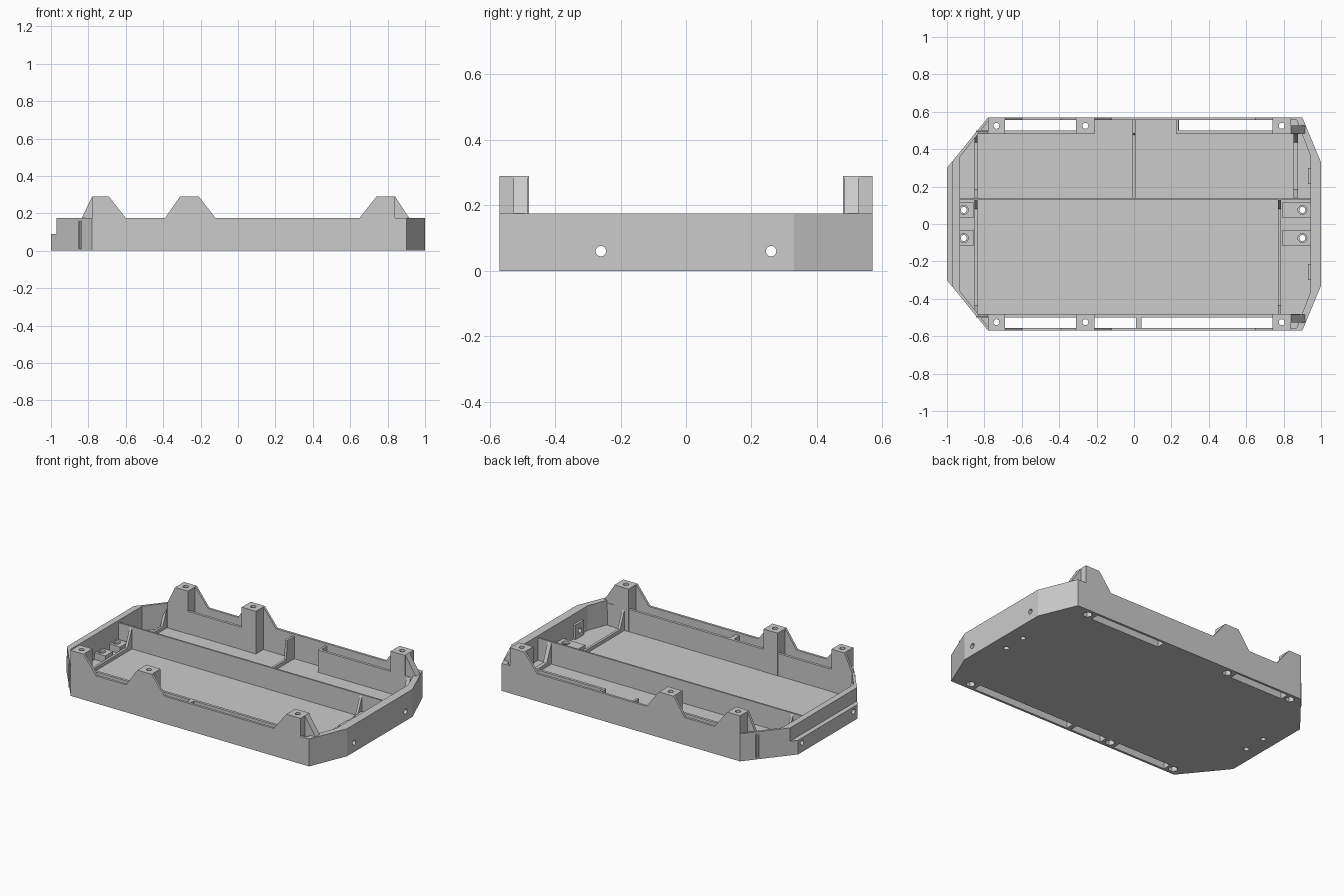
import bpy, bmesh, math

if "Cube" in bpy.data.objects:
    bpy.data.objects.remove(bpy.data.objects["Cube"])

H, TOP, FLOOR, INNER = 0.175, 0.29, 0.018, 0.16


def prism(name, pts, lo, hi, axis='z'):
    """Extrude a 2D profile along an axis: z uses (x,y), y uses (x,z), x uses (y,z)."""
    place = {'z': lambda a, b, t: (a, b, t), 'y': lambda a, b, t: (a, t, b),
             'x': lambda a, b, t: (t, a, b)}[axis]
    bm = bmesh.new()
    low = [bm.verts.new(place(a, b, lo)) for a, b in pts]
    high = [bm.verts.new(place(a, b, hi)) for a, b in pts]
    bm.faces.new(low)
    bm.faces.new(high)
    n = len(pts)
    for i in range(n):
        j = (i + 1) % n
        bm.faces.new((low[i], low[j], high[j], high[i]))
    bmesh.ops.recalc_face_normals(bm, faces=bm.faces)
    me = bpy.data.meshes.new(name)
    bm.to_mesh(me)
    bm.free()
    ob = bpy.data.objects.new(name, me)
    bpy.context.collection.objects.link(ob)
    return ob


def box(name, x0, x1, y0, y1, z0, z1):
    y0, y1 = min(y0, y1), max(y0, y1)
    return prism(name, [(x0, y0), (x1, y0), (x1, y1), (x0, y1)], z0, z1)


def rod(a, b, r, lo, hi, axis='z', n=20):
    ring = [(a + r * math.cos(2 * math.pi * i / n), b + r * math.sin(2 * math.pi * i / n))
            for i in range(n)]
    return prism("cutter", ring, lo, hi, axis)


def cut(ob, cutters):
    for c in cutters:
        m = ob.modifiers.new("cut", 'BOOLEAN')
        m.operation, m.solver, m.object = 'DIFFERENCE', 'EXACT', c
        c.hide_render = True
    dg = bpy.context.evaluated_depsgraph_get()
    dg.update()
    me = bpy.data.meshes.new_from_object(ob.evaluated_get(dg))
    ob.modifiers.clear()
    ob.data = me
    for c in cutters:
        bpy.data.objects.remove(c)


def mirrored(half):
    return half + [(x, -y) for x, y in reversed(half)]


def screw_cut(x, y):
    return [rod(x, y, 0.016, -0.1, 0.4), rod(x, y, 0.028, -0.1, 0.1, n=6)]


# Tray shell: octagonal outline, hollow inside, step along the left end
tray = prism("tray_shell", mirrored([(-1, 0.30), (-0.78, 0.57), (0.90, 0.57), (1, 0.33)]), 0, H)
cuts = [prism("cutter", mirrored([(-0.93, 0.36), (-0.775, 0.555), (0.87, 0.555), (0.945, 0.36)]),
              FLOOR, 0.4),
        box("cutter", -1.1, -0.97, -0.6, 0.6, 0.09, 0.4)]
# Floor slots along both long sides
for x0, x1, s in [(-0.69, -0.31, 1), (0.24, 0.74, 1), (-0.69, -0.31, -1),
                  (-0.21, 0.01, -1), (0.04, 0.74, -1)]:
    cuts.append(box("cutter", x0, x1, s * 0.5, s * 0.555, -0.1, 0.1))
# Screw holes through floor and end walls
TOWERS = [-0.735, -0.26, 0.79]
for s in (-1, 1):
    for x in TOWERS:
        cuts += screw_cut(x, s * 0.525)
    for x in (-0.91, 0.90):
        cuts.append(rod(x, s * 0.075, 0.016, -0.1, 0.1))
    cuts.append(rod(s * 0.26, 0.06, 0.016, -1.1, -0.9, 'x'))
    cuts.append(rod(s * 0.26, 0.06, 0.016, 0.9, 1.1, 'x'))
cut(tray, cuts)

FINS = [(-0.78, -0.78, -0.69, -0.60), (-0.39, -0.31, -0.21, -0.12), (0.65, 0.74, 0.84, 0.84)]
for s in (-1, 1):
    side = "back" if s > 0 else "front"
    # Screw towers with sloped outer fins
    for x, (a, b, c, d) in zip(TOWERS, FINS):
        tower = box(side + "_screw_tower", b, c, s * 0.48, s * 0.56, 0.004, TOP)
        cut(tower, screw_cut(x, s * 0.525))
        pts = [(a, H), (b, TOP), (c, TOP), (d, H)]
        if a == b or c == d:
            pts = list(dict.fromkeys(pts))
        prism(side + "_tower_fin", pts, *sorted((s * 0.555, s * 0.57)), 'y')
    # Gussets beside the end towers
    prism(side + "_right_gusset", [(0.84, 0.1), (0.84, TOP), (0.915, H), (0.89, 0.1)],
          *sorted((s * 0.485, s * 0.527)), 'y')
    prism(side + "_left_gusset", [(-0.78, FLOOR), (-0.78, TOP), (-0.835, H), (-0.835, FLOOR)],
          *sorted((s * 0.48, s * 0.497)), 'y')
    # Floor screw blocks at both ends
    for x, x0, x1 in [(-0.91, -0.935, -0.855), (0.90, 0.79, 0.95)]:
        block = box(side + "_end_screw_block", x0, x1, s * 0.035, s * 0.115, 0.01, 0.06)
        cut(block, [rod(x, s * 0.075, 0.016, -0.1, 0.2), rod(x, s * 0.075, 0.024, 0.045, 0.2)])
    # Thick pads behind the right end screw holes
    pad = box(side + "_end_pad", 0.93, 0.95, s * 0.215, s * 0.30, 0.01, 0.11)
    cut(pad, [rod(s * 0.26, 0.06, 0.016, 0.9, 1.1, 'x')])

# Inner side walls
for x0, x1, s in [(-0.845, -0.78, 1), (-0.69, -0.31, 1), (0.225, 0.74, 1), (0.84, 0.89, 1),
                  (-0.845, -0.78, -1), (-0.69, -0.31, -1), (-0.21, 0.74, -1), (0.84, 0.89, -1)]:
    box("inner_side_wall", x0, x1, s * 0.482, s * 0.499, 0.01, INNER)
box("back_return_wall", 0.225, 0.239, 0.49, 0.56, 0.01, INNER)
box("front_slot_rib", 0.011, 0.039, -0.56, -0.49, 0.004, INNER)

# Long divider and low cross ribs with raised, sloped ends
box("long_divider", -0.935, 0.95, 0.127, 0.138, 0.01, INNER)
prism("centre_cross_rib", [(0.135, 0.01), (0.135, 0.04), (0.475, 0.04), (0.485, INNER),
                           (0.557, INNER), (0.557, 0.01)], -0.007, 0.008, 'x')
for x0, x1, y0, y1 in [(-0.852, -0.836, -0.485, 0.13), (-0.852, -0.836, 0.135, 0.485),
                       (0.77, 0.786, -0.485, 0.13), (0.852, 0.878, 0.135, 0.485)]:
    prism("end_cross_rib", [(y0, 0.01), (y0, INNER), (y0 + 0.05, 0.04), (y1 - 0.05, 0.04),
                            (y1, INNER), (y1, 0.01)], x0, x1, 'x')
